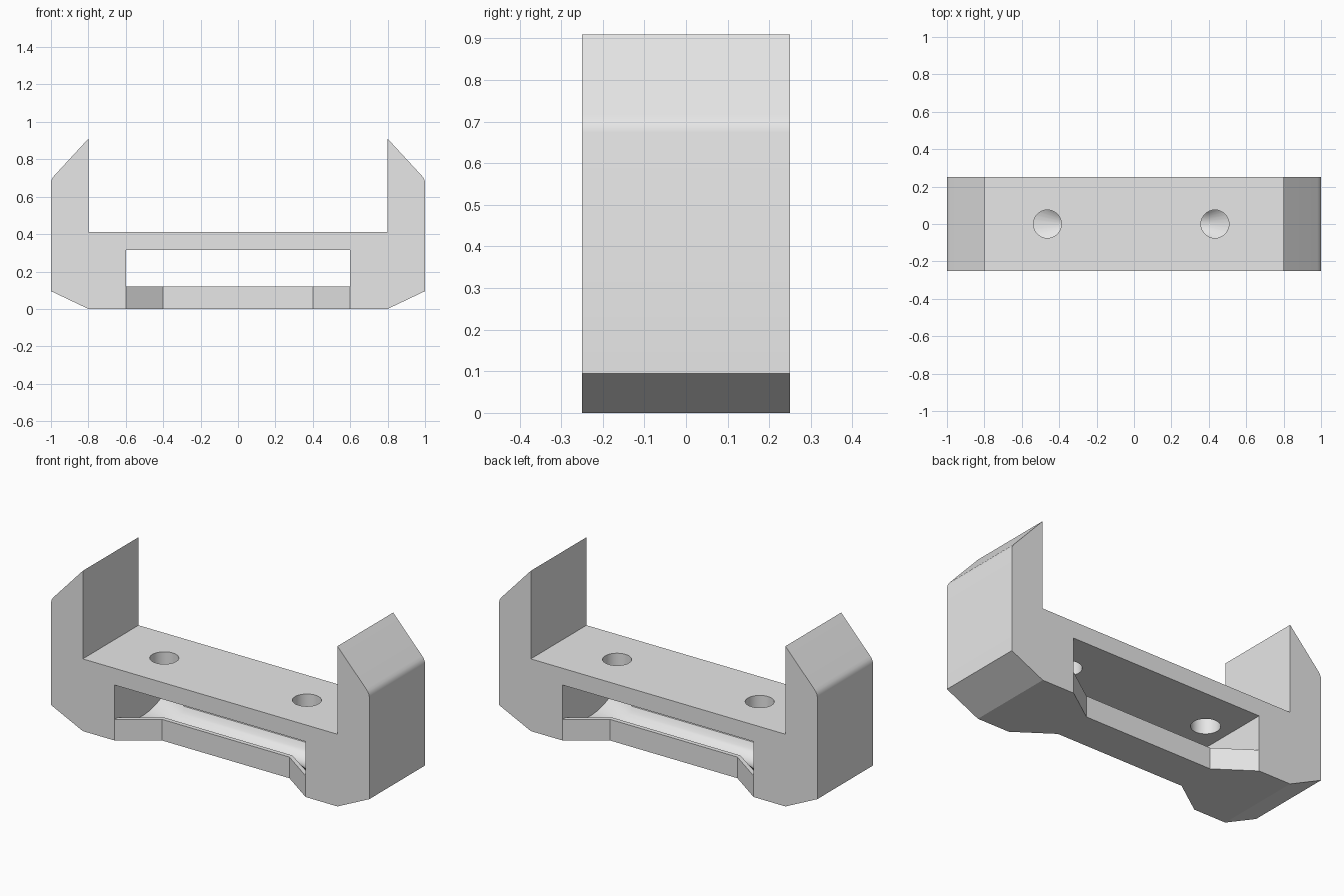
import bpy, bmesh, math

cube = bpy.data.objects.get("Cube")
if cube:
    bpy.data.objects.remove(cube, do_unlink=True)

HALF_DEPTH = 0.25
SLOT_X, WAIST_X, WAIST_Y = 0.6, 0.4, 0.11
SLOT_LOW, SLOT_HIGH = 0.12, 0.315

grey = bpy.data.materials.new("light grey")
grey.use_nodes = True
grey.diffuse_color = (0.8, 0.8, 0.8, 1)
grey.node_tree.nodes["Principled BSDF"].inputs["Base Color"].default_value = (0.8, 0.8, 0.8, 1)


def loft(name, rings):
    """Closed solid through a list of equal-length rings of points."""
    bm = bmesh.new()
    loops = [[bm.verts.new(p) for p in ring] for ring in rings]
    n = len(loops[0])
    for a, b in zip(loops, loops[1:]):
        for i in range(n):
            j = (i + 1) % n
            bm.faces.new((a[i], a[j], b[j], b[i]))
    bm.faces.new(loops[0])
    bm.faces.new(loops[-1])
    bmesh.ops.recalc_face_normals(bm, faces=bm.faces)
    mesh = bpy.data.meshes.new(name)
    bm.to_mesh(mesh)
    bm.free()
    mesh.materials.append(grey)
    obj = bpy.data.objects.new(name, mesh)
    bpy.context.collection.objects.link(obj)
    return obj


def prism(name, outline, low, high):
    """Upright solid from an xy outline."""
    return loft(name, [[(x, y, z) for x, y in outline] for z in (low, high)])


# Bracket body: mirrored front profile with softened shoulders
half = [(0.8, 0), (1, 0.095), (1, 0.675), (0.997, 0.69), (0.99, 0.703),
        (0.98, 0.715), (0.8, 0.91), (0.8, 0.41)]
profile = half + [(-x, z) for x, z in reversed(half)]
body = loft("bracket_body", [[(x, y, z) for x, z in profile]
                             for y in (-HALF_DEPTH, HALF_DEPTH)])

# Long slot through the body
box = [(-SLOT_X, -0.5), (SLOT_X, -0.5), (SLOT_X, 0.5), (-SLOT_X, 0.5)]
cutters = [prism("slot_cutter", box, SLOT_LOW, SLOT_HIGH)]

# Waist of the lower bar, front and back
for side, label in ((-1, "front"), (1, "back")):
    outline = [(-SLOT_X, 0.4), (-SLOT_X, HALF_DEPTH), (-WAIST_X, WAIST_Y),
               (WAIST_X, WAIST_Y), (SLOT_X, HALF_DEPTH), (SLOT_X, 0.4)]
    cutters.append(prism(label + "_waist_cutter",
                         [(x, side * y) for x, y in outline], -0.1, 0.2))

# Rounded groove in the top of the lower bar, flaring at both ends
rings = []
for x, width in ((-SLOT_X, 0.22), (-WAIST_X, 0.085), (WAIST_X, 0.085), (SLOT_X, 0.22)):
    ring = [(x, width, 0.2)]
    for i in range(17):
        a = math.pi * (0.2 + 0.6 * i / 16)
        y = width * math.cos(a) / math.cos(math.pi * 0.2)
        drop = (math.sin(a) - math.sin(math.pi * 0.2)) / (1 - math.sin(math.pi * 0.2))
        ring.append((x, y, SLOT_LOW - 0.075 * drop))
    ring.append((x, -width, 0.2))
    rings.append(ring)
cutters.append(loft("groove_cutter", rings))

# Two screw holes in the upper plate
for x in (-0.463, 0.433):
    circle = [(x + 0.075 * math.cos(math.tau * i / 32),
               0.075 * math.sin(math.tau * i / 32)) for i in range(32)]
    cutters.append(prism("hole_cutter", circle, 0.22, 0.6))

bpy.context.view_layer.objects.active = body
for cutter in cutters:
    cutter.hide_render = True
    mod = body.modifiers.new("cut", 'BOOLEAN')
    mod.operation = 'DIFFERENCE'
    mod.solver = 'EXACT'
    mod.object = cutter
    bpy.ops.object.modifier_apply(modifier=mod.name)
    bpy.data.objects.remove(cutter, do_unlink=True)

bpy.ops.object.select_all(action='DESELECT')
body.select_set(True)
bpy.ops.object.shade_smooth_by_angle(angle=math.radians(22))
